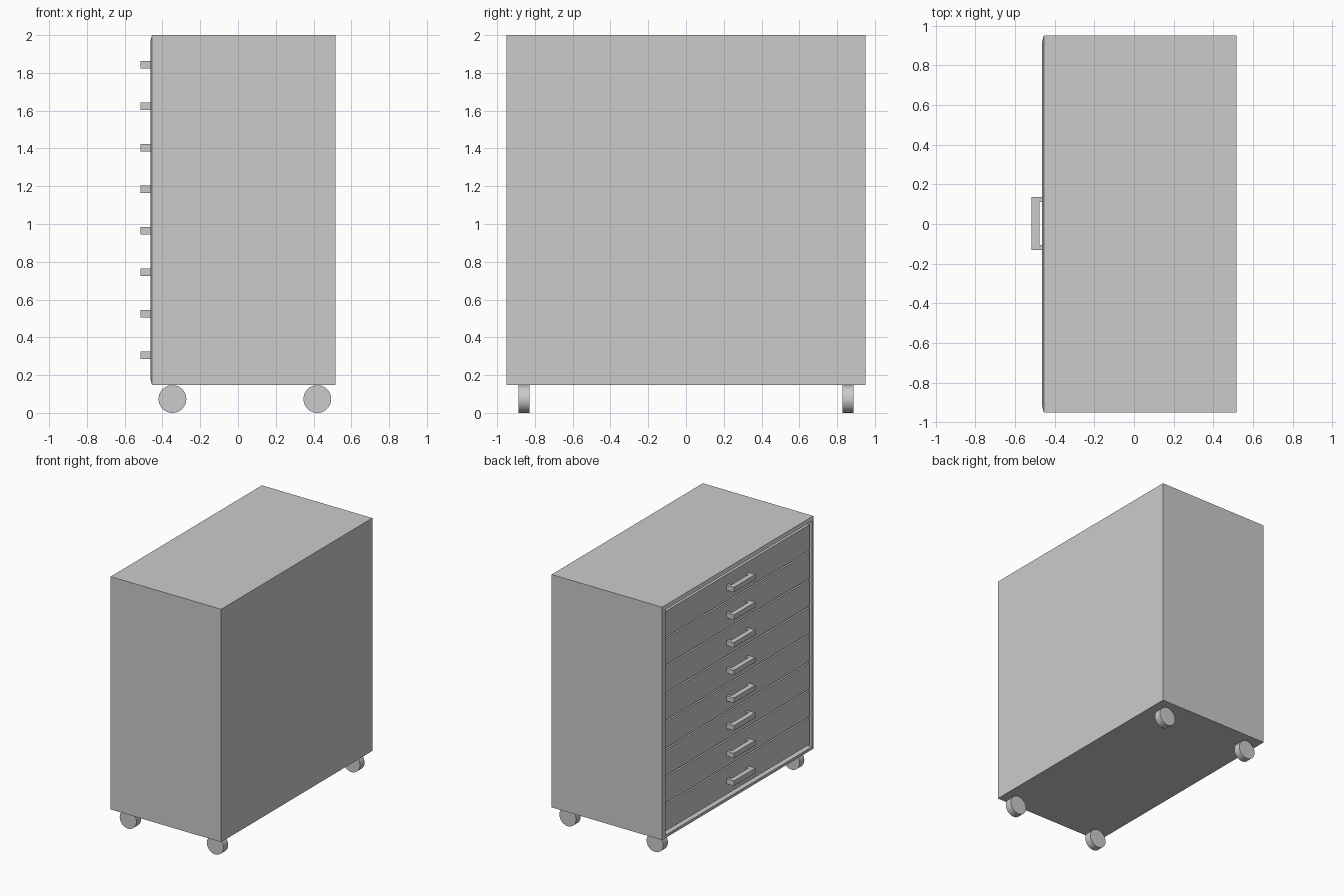
import bpy, bmesh, math

if "Cube" in bpy.data.objects:
    bpy.data.objects.remove(bpy.data.objects["Cube"])


def add_box(name, lo, hi):
    bpy.ops.mesh.primitive_cube_add(size=1, location=[(a + b) / 2 for a, b in zip(lo, hi)])
    ob = bpy.context.object
    ob.name = name
    ob.scale = [b - a for a, b in zip(lo, hi)]
    bpy.ops.object.transform_apply(location=False, rotation=False, scale=True)
    return ob


# cabinet shell: raised sloping rim and a recess on the drawer side
cabinet = add_box("cabinet", (-0.455, -0.95, 0.148), (0.517, 0.95, 2.0))
bm = bmesh.new()
bm.from_mesh(cabinet.data)
front = min(bm.faces, key=lambda f: f.calc_center_median().x)
bmesh.ops.inset_region(bm, faces=[front], thickness=0.04, depth=0.008)
bmesh.ops.inset_region(bm, faces=[front], thickness=0.0005, depth=0)
walls = bmesh.ops.extrude_discrete_faces(bm, faces=[front])
bmesh.ops.translate(bm, verts=walls["faces"][0].verts, vec=(0.04, 0, 0))
bm.to_mesh(cabinet.data)
bm.free()


# C-shaped handle outline, extruded upwards
def add_handle(name, z):
    outline = [(-0.45, -0.132), (-0.517, -0.132), (-0.517, 0.136), (-0.45, 0.136),
               (-0.45, 0.110), (-0.478, 0.110), (-0.478, -0.106), (-0.45, -0.106)]
    bm = bmesh.new()
    face = bm.faces.new([bm.verts.new((x, y, z - 0.02)) for x, y in outline])
    top = bmesh.ops.extrude_face_region(bm, geom=[face])["geom"]
    bmesh.ops.translate(bm, vec=(0, 0, 0.04),
                        verts=[g for g in top if isinstance(g, bmesh.types.BMVert)])
    bmesh.ops.recalc_face_normals(bm, faces=bm.faces[:])
    mesh = bpy.data.meshes.new(name)
    bm.to_mesh(mesh)
    bm.free()
    bpy.context.collection.objects.link(bpy.data.objects.new(name, mesh))


# eight drawers, each with a handle
PITCH = 0.22
for i in range(8):
    z = 0.304 + PITCH * i
    add_box(f"drawer_front_{i + 1}", (-0.453, -0.903, z - 0.104), (-0.424, 0.903, z + 0.104))
    add_handle(f"drawer_handle_{i + 1}", z)

# four wheels
for x in (-0.347, 0.42):
    for y in (-0.857, 0.857):
        bpy.ops.mesh.primitive_cylinder_add(vertices=40, radius=0.0735, depth=0.058,
                                            location=(x, y, 0.0735),
                                            rotation=(math.pi / 2, 0, 0))
        bpy.context.object.name = "wheel"
        bpy.ops.object.shade_smooth_by_angle(angle=math.radians(30))
